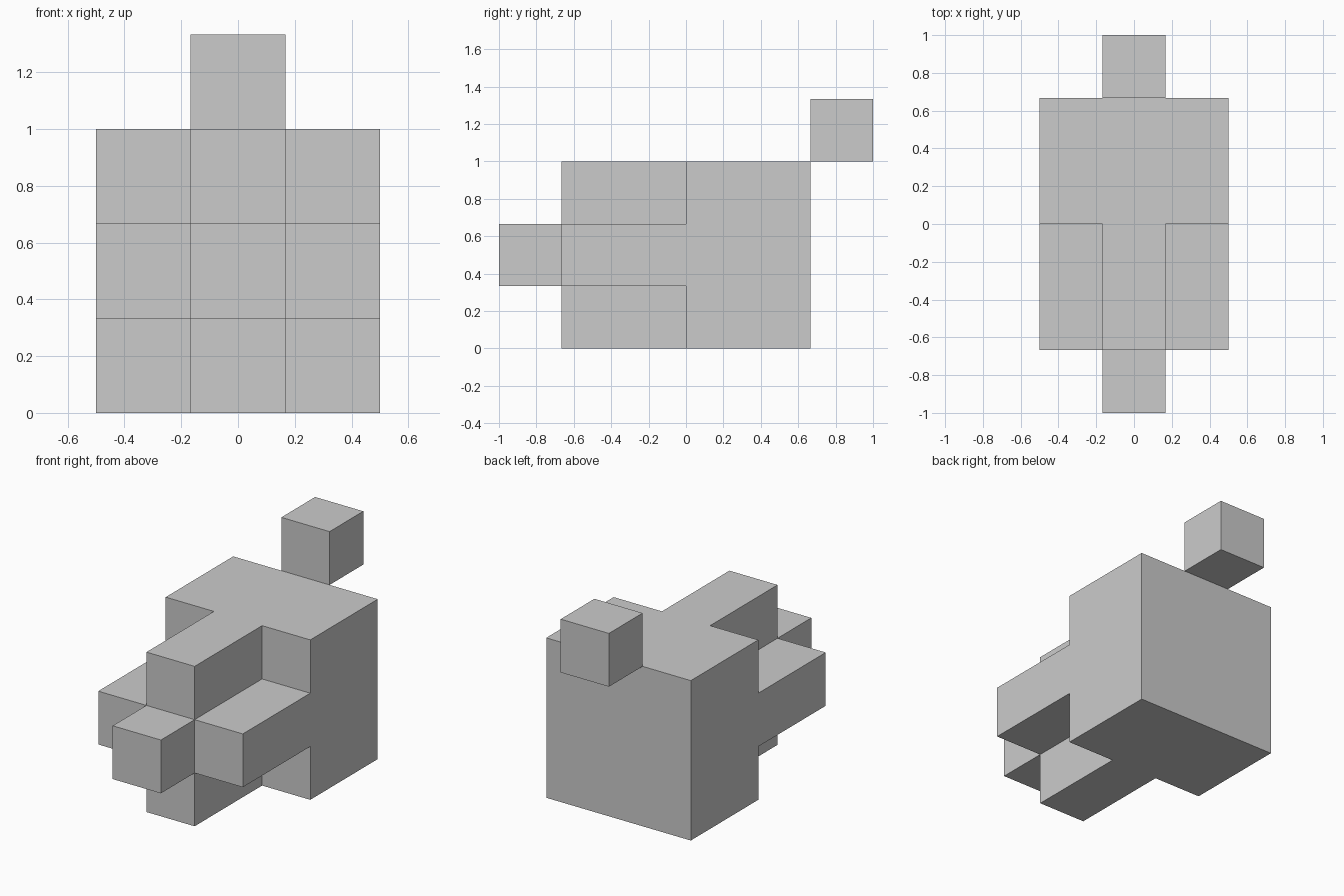
import bpy, bmesh
from mathutils import Vector

if "Cube" in bpy.data.objects:
    bpy.data.objects.remove(bpy.data.objects["Cube"])

U = 1 / 3  # edge of one block

grey = bpy.data.materials.new("light grey")
grey.diffuse_color = (0.6, 0.6, 0.6, 1)
grey.use_nodes = True
grey.node_tree.nodes["Principled BSDF"].inputs["Base Color"].default_value = grey.diffuse_color


def block_shell(name, cells):
    """Closed outer skin around a set of unit blocks, with flat areas merged."""
    bm = bmesh.new()
    for cell in cells:
        for axis in range(3):
            for sign in (-1, 1):
                n = [0, 0, 0]
                n[axis] = sign
                if tuple(c + d for c, d in zip(cell, n)) in cells:
                    continue
                n = Vector(n)
                a = Vector([float(i == (axis + 1) % 3) for i in range(3)])
                b = n.cross(a)
                mid = Vector(cell) + n / 2
                corners = [mid + (i * a + j * b) / 2
                           for i, j in ((-1, -1), (1, -1), (1, 1), (-1, 1))]
                bm.faces.new([bm.verts.new(p * U + Vector((0, -2.5 * U, U / 2)))
                              for p in corners])
    bmesh.ops.remove_doubles(bm, verts=bm.verts[:], dist=1e-4)
    bmesh.ops.dissolve_limit(bm, angle_limit=0.01, verts=bm.verts[:], edges=bm.edges[:])
    mesh = bpy.data.meshes.new(name)
    bm.to_mesh(mesh)
    bm.free()
    mesh.materials.append(grey)
    obj = bpy.data.objects.new(name, mesh)
    bpy.context.collection.objects.link(obj)
    return obj


# Body: single nose block, cross-shaped front, solid rear
cells = {(0, 0, 1)}
for x in (-1, 0, 1):
    for z in (0, 1, 2):
        cells |= {(x, y, z) for y in (3, 4)}
        if x == 0 or z == 1:
            cells |= {(x, y, z) for y in (1, 2)}
block_shell("body", cells)

# Tail block touching the upper rear edge
block_shell("tail_block", {(0, 5, 3)})
